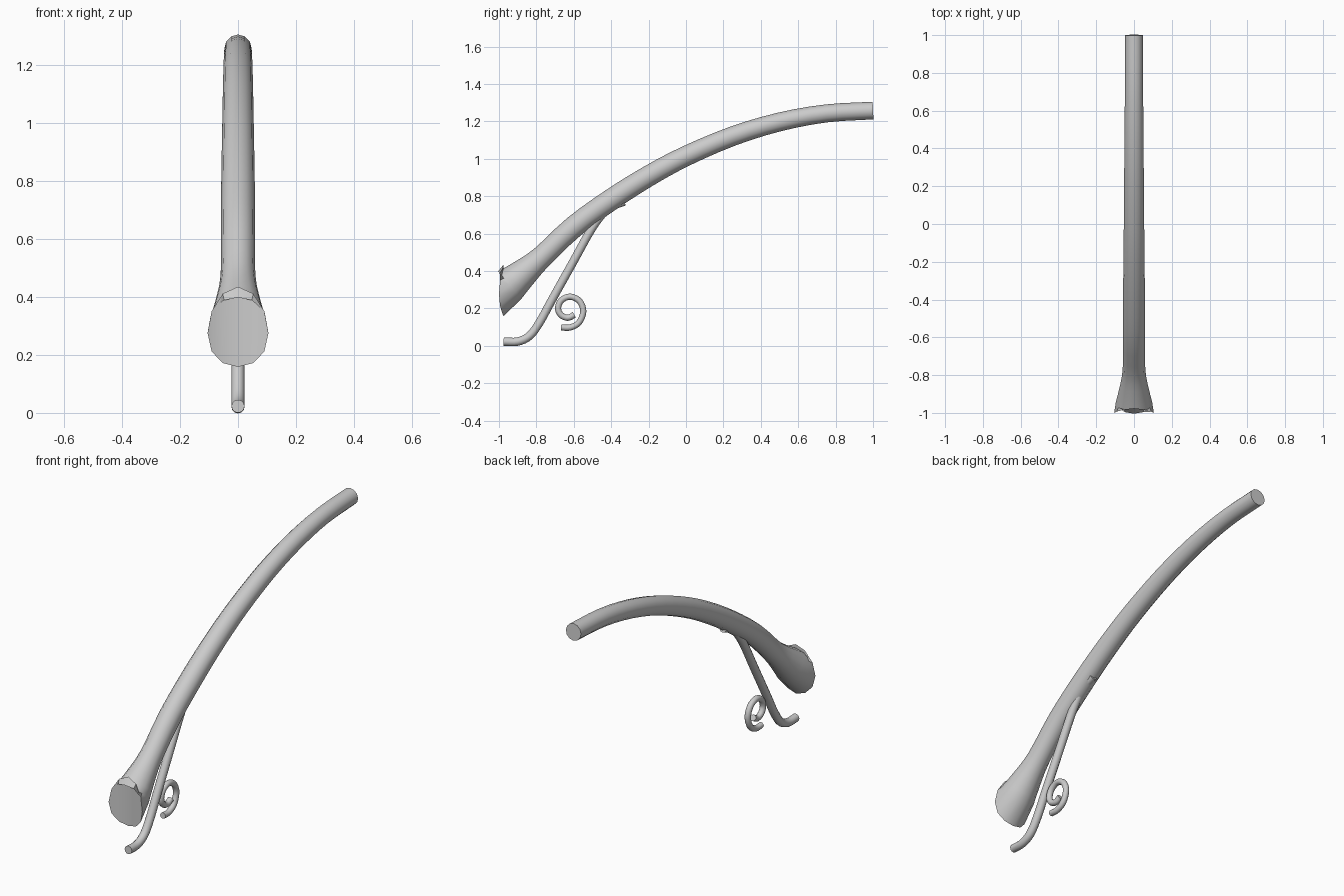
import bpy, bmesh, math
from mathutils import Vector

if "Cube" in bpy.data.objects:
    bpy.data.objects.remove(bpy.data.objects["Cube"])

grey = bpy.data.materials.new("plain grey")
grey.diffuse_color = (0.6, 0.6, 0.6, 1)
grey.use_nodes = True
grey.node_tree.nodes["Principled BSDF"].inputs["Base Color"].default_value = grey.diffuse_color


def spline(pts, steps):
    """Smooth curve through (y, z, radius) points."""
    p = [Vector(q) for q in pts]
    p = [2 * p[0] - p[1]] + p + [2 * p[-1] - p[-2]]
    out = []
    for i in range(1, len(p) - 2):
        a, b, c, d = p[i - 1:i + 3]
        for k in range(steps):
            t = k / steps
            out.append(0.5 * (2 * b + (c - a) * t + (2 * a - 5 * b + 4 * c - d) * t ** 2
                              + (3 * b - a - 3 * c + d) * t ** 3))
    return out + [p[-2]]


def tube(name, pts, sides=12, steps=4, saddle=False):
    """Sweep a round section along a path lying in the x = 0 plane."""
    path = spline(pts, steps)
    bm = bmesh.new()
    rings = []
    for i, q in enumerate(path):
        d = path[min(i + 1, len(path) - 1)] - path[max(i - 1, 0)]
        t = Vector((0, d.x, d.y)).normalized()
        up = Vector((0, -t.z, t.y))
        ring = []
        for k in range(sides):
            a = 2 * math.pi * k / sides
            v = Vector((q.z * math.sin(a), q.x, q.y)) + up * q.z * math.cos(a)
            if saddle and i == 0:
                # slide the end along the arm onto an upright post
                v += t * ((-0.975 - v.x ** 2 / 0.441 - v.y) / t.y)
            ring.append(bm.verts.new(v))
        rings.append(ring)
    for r, s in zip(rings, rings[1:]):
        for k in range(sides):
            n = (k + 1) % sides
            bm.faces.new((r[k], r[n], s[n], s[k]))
    if saddle:
        h = sides // 2
        for m in (1, -1):
            for k in range(h // 2):
                ids = [k, k + 1, h - k - 1, h - k]
                ids = list(dict.fromkeys((m * j) % sides for j in ids))
                bm.faces.new([rings[0][j] for j in ids])
    else:
        bm.faces.new(rings[0])
    bm.faces.new(rings[-1])
    bmesh.ops.recalc_face_normals(bm, faces=bm.faces)
    me = bpy.data.meshes.new(name)
    bm.to_mesh(me)
    bm.free()
    me.materials.append(grey)
    me.shade_smooth()
    me.set_sharp_from_angle(angle=math.radians(40))
    ob = bpy.data.objects.new(name, me)
    bpy.context.collection.objects.link(ob)
    return ob


# Main arched arm with flared, post-fitting foot
arm = [(-0.975, 0.297, 0.105), (-0.875, 0.383, 0.079), (-0.77, 0.476, 0.060)]
for y, r in ((-0.6, 0.059), (-0.4, 0.058), (-0.2, 0.056), (0, 0.054), (0.25, 0.052),
             (0.5, 0.050), (0.75, 0.048), (1, 0.047)):
    arm.append((y, 1.258 - 0.243 * (1 - y) ** 2, r))
tube("arched_arm", arm, saddle=True, steps=3)

# S-shaped brace under the arm
brace = [(-0.975, 0.023), (-0.9, 0.023), (-0.835, 0.055), (-0.78, 0.13), (-0.72, 0.24),
         (-0.6, 0.455), (-0.52, 0.6), (-0.465, 0.683), (-0.41, 0.74), (-0.33, 0.772)]
tube("support_brace", [(y, z, 0.0225) for y, z in brace])

# Decorative scroll beside the brace
scroll = [(-0.668, 0.099), (-0.62, 0.098), (-0.572, 0.125), (-0.549, 0.185), (-0.57, 0.24),
          (-0.62, 0.263), (-0.667, 0.243), (-0.684, 0.2), (-0.668, 0.165), (-0.632, 0.15),
          (-0.597, 0.166)]
tube("scroll", [(y, z, 0.0165) for y, z in scroll])
